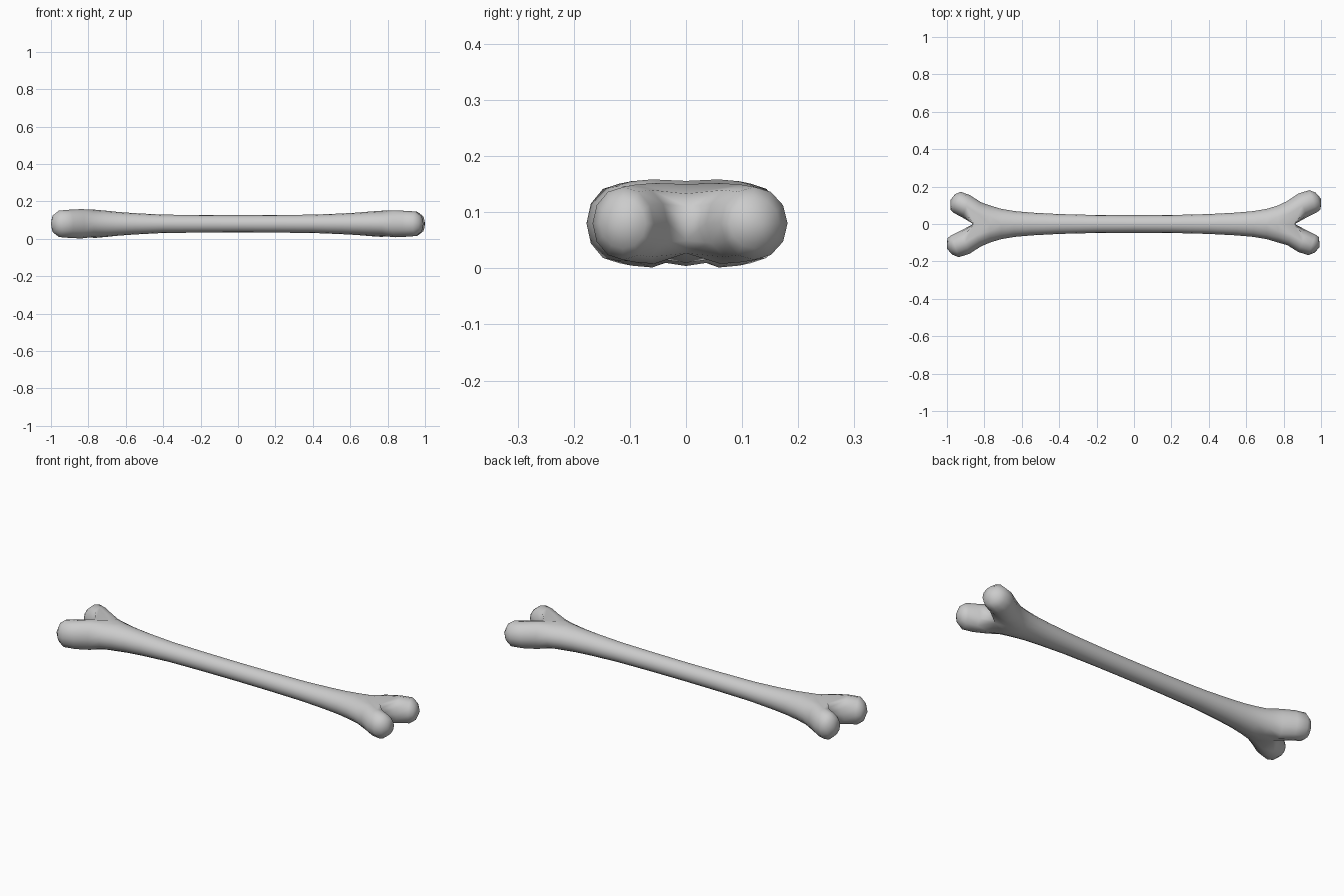
import bpy, bmesh
from math import sin, cos, radians

if "Cube" in bpy.data.objects:
    bpy.data.objects.remove(bpy.data.objects["Cube"])

ZC = 0.08
# shaft stations: x, half width, half height (as fraction of the end height past mid shaft)
SHAFT = [(0.2, 0.048, 0.047), (0.4, 0.053, 0.049), (0.55, 0.061, 0.055),
         (0.64, 0.069, 0.060), (0.71, 0.081, 0.066), (0.77, 0.099, 0.070)]
# knuckle stations: inner xy, outer xy, half height
KNUCKLE = [((0.86, 0.0), (0.82, 0.123), 0.072),
           ((0.925, 0.036), (0.88, 0.163), 0.069),
           ((0.978, 0.062), (0.937, 0.181), 0.065),
           ((0.998, 0.078), (0.972, 0.167), 0.045)]
TIP = (1.0, 0.135)

bm = bmesh.new()


def half_ring(x, w, h, sx, sy):
    return [bm.verts.new((sx * x, sy * w * sin(radians(22.5 * k)),
                          ZC + h * cos(radians(22.5 * k)))) for k in range(9)]


def bridge(a, b, closed):
    n = len(a)
    for k in range(n if closed else n - 1):
        j = (k + 1) % n
        bm.faces.new((a[k], a[j], b[j], b[k]))


def quarter(sx, sy, reach, spread, tall):
    """One quarter of the bone: half shaft running out to a rounded knuckle."""
    def px(x):
        return sx * (x if x < 0.86 else 0.86 + (x - 0.86) * reach)

    prev = half_ring(0, 0.047, 0.046, sx, sy)
    for x, w, h in SHAFT:
        t = 1 + (tall - 1) * max(0, (x - 0.4) / 0.4)
        ring = half_ring(x, w, h * t, sx, sy)
        bridge(prev, ring, False)
        prev = ring
    for i, (inn, out, h) in enumerate(KNUCKLE):
        ring = []
        for k in range(12):
            a = radians(-30 + 30 * k)
            f = (1 + sin(a)) / 2
            x = inn[0] + (out[0] - inn[0]) * f
            y = inn[1] + (out[1] - inn[1]) * f
            z = h * tall * cos(a)
            # the fork meets its mirror twin on the centre line
            if i == 0 and (k == 0 or k >= 8):
                x, y = 0.85 - 0.01 * sin(a), 0
                z *= 0.85
            ring.append(bm.verts.new((px(x), sy * y * spread, ZC + z)))
        if i == 0:
            bridge(prev, ring[:9], False)
        else:
            bridge(prev, ring, True)
        prev = ring
    tip = bm.verts.new((px(TIP[0]), sy * TIP[1] * spread, ZC))
    for k in range(12):
        bm.faces.new((prev[k], prev[(k + 1) % 12], tip))


# four slightly different knuckles
quarter(1, 1, 1.0, 1.0, 1.0)
quarter(1, -1, 0.94, 0.92, 1.0)
quarter(-1, 1, 0.87, 0.95, 1.09)
quarter(-1, -1, 1.0, 0.98, 1.09)

bmesh.ops.remove_doubles(bm, verts=bm.verts, dist=0.0005)
bmesh.ops.recalc_face_normals(bm, faces=bm.faces)
for f in bm.faces:
    f.smooth = True

mesh = bpy.data.meshes.new("bone")
bm.to_mesh(mesh)
bm.free()
bone = bpy.data.objects.new("bone", mesh)
bpy.context.collection.objects.link(bone)
